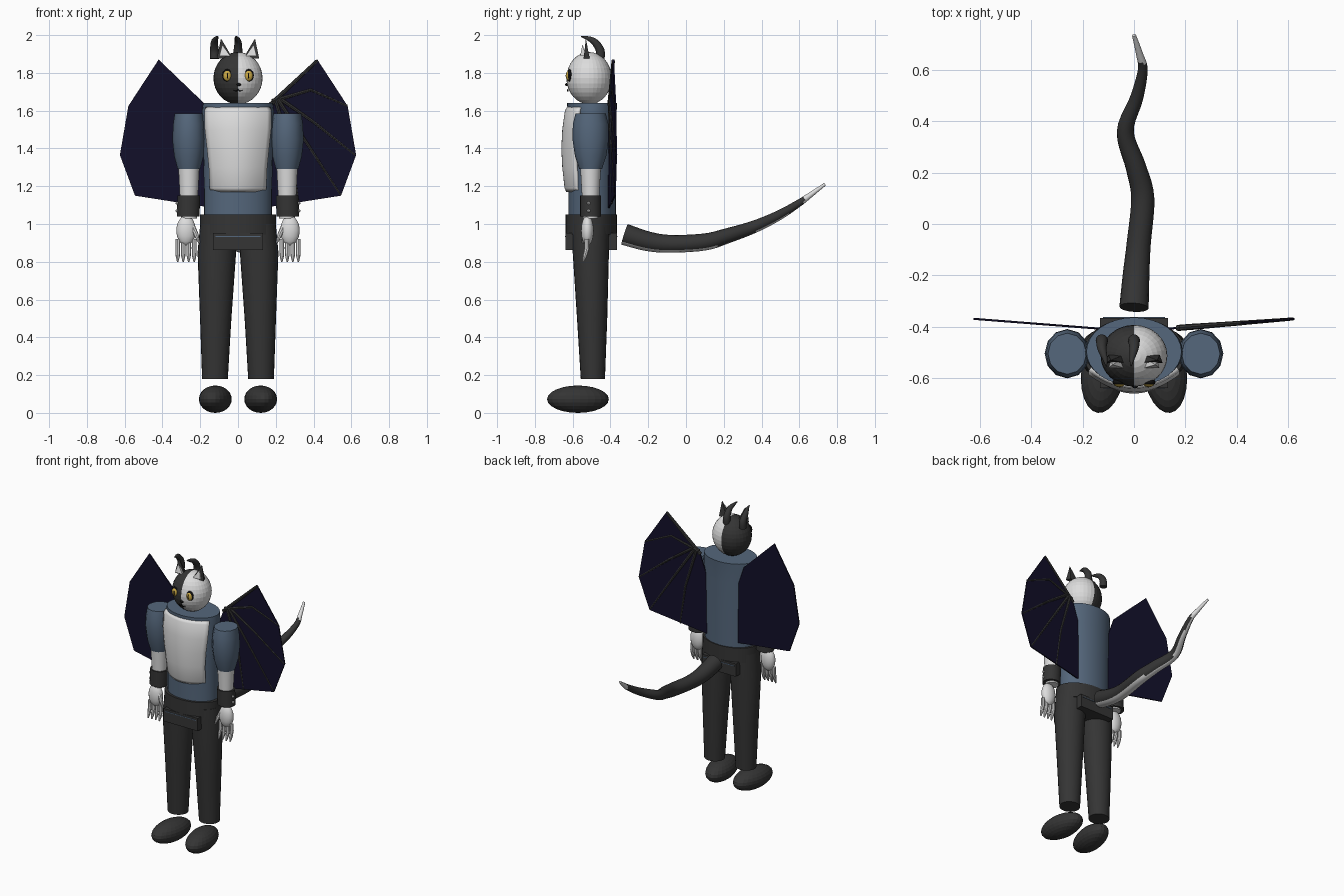
import bpy, bmesh, math
from mathutils import Vector, Matrix

if "Cube" in bpy.data.objects:
    bpy.data.objects.remove(bpy.data.objects["Cube"])


def material(name, r, g, b):
    m = bpy.data.materials.new(name)
    m.use_nodes = True
    m.diffuse_color = (r, g, b, 1)
    m.node_tree.nodes["Principled BSDF"].inputs["Base Color"].default_value = (r, g, b, 1)
    return m


DARK = material("charcoal", .035, .035, .035)
WHITE = material("pale grey", .72, .72, .72)
BLUE = material("slate blue", .09, .135, .2)
NAVY = material("midnight navy", .006, .005, .022)
GOLD = material("gold", .6, .4, .06)
BLACK = material("black", .005, .005, .005)
SIDES = ((1, "left"), (-1, "right"))


def finish(name, bm, *mats, smooth=True):
    bmesh.ops.recalc_face_normals(bm, faces=bm.faces)
    mesh = bpy.data.meshes.new(name)
    bm.to_mesh(mesh)
    bm.free()
    ob = bpy.data.objects.new(name, mesh)
    bpy.context.collection.objects.link(ob)
    for m in mats:
        mesh.materials.append(m)
    if smooth:
        bpy.ops.object.select_all(action='DESELECT')
        ob.select_set(True)
        bpy.context.view_layer.objects.active = ob
        bpy.ops.object.shade_smooth_by_angle(angle=math.radians(40))
    return ob


def skin(name, rings, mat, seg=24, extra=()):
    """Closed surface through rings given as (centre, axis u, axis v)."""
    bm = bmesh.new()
    loops = []
    for c, u, v in rings:
        angles = [math.tau * i / seg for i in range(seg)]
        loops.append([bm.verts.new(c + u * math.cos(a) + v * math.sin(a)) for a in angles])
    for a, b in zip(loops, loops[1:]):
        for i in range(seg):
            j = (i + 1) % seg
            bm.faces.new((a[i], a[j], b[j], b[i]))
    bm.faces.new(loops[0])
    bm.faces.new(loops[-1])
    return finish(name, bm, mat, *extra)


def loft(name, rows, mat, seg=24):
    """Stack of level ellipses: (x, y, z, rx, ry)."""
    return skin(name, [(Vector(r[:3]), Vector((r[3], 0, 0)), Vector((0, r[4], 0)))
                       for r in rows], mat, seg)


def tube(name, rows, mat, seg=12, steps=1, extra=()):
    """Tapered tube along (x, y, z, radius), smoothed when steps > 1."""
    p = [Vector(r) for r in rows]
    pts = []
    for i in range(len(p) - 1):
        a, b, c, d = p[max(i - 1, 0)], p[i], p[i + 1], p[min(i + 2, len(p) - 1)]
        for k in range(steps):
            t = k / steps
            pts.append(b.lerp(c, t) if steps == 1 else
                       .5 * (2 * b + (c - a) * t + (2 * a - 5 * b + 4 * c - d) * t * t
                             + (3 * b - a - 3 * c + d) * t ** 3))
    pts.append(p[-1])
    rings = []
    for i, q in enumerate(pts):
        tan = (pts[min(i + 1, len(pts) - 1)] - pts[max(i - 1, 0)]).to_3d().normalized()
        ref = Vector((1, 0, 0)) if abs(tan.x) < .7 else Vector((0, 1, 0))
        v = tan.cross(ref).normalized()
        rings.append((q.to_3d(), v.cross(tan) * q.w, v * q.w))
    return skin(name, rings, mat, seg, extra)


def ball(name, centre, size, mat, seg=24, smooth=True, turn=0, extra=()):
    bm = bmesh.new()
    bmesh.ops.create_uvsphere(bm, u_segments=seg, v_segments=seg // 2, radius=1)
    m = Matrix.Translation(centre) @ Matrix.Rotation(turn, 4, 'Z') @ Matrix.Diagonal((*size, 1))
    bm.transform(m)
    return finish(name, bm, mat, *extra, smooth=smooth)


def box(name, centre, size, mat):
    bm = bmesh.new()
    bmesh.ops.create_cube(bm, size=1)
    bm.transform(Matrix.Translation(centre) @ Matrix.Diagonal((*size, 1)))
    return finish(name, bm, mat, smooth=False)


# Head, split into a pale half and a dark half
head = ball("head", (0, -.513, 1.772), (.13, .12, .138), WHITE, 32, False, extra=(DARK,))
for f in head.data.polygons:
    f.material_index = int(f.center.x < 0)

# Face
for s, side in SIDES:
    ball(side + "_eye_rim", (s * .057, -.616, 1.787), (.027, .014, .033), BLACK, 16)
    ball(side + "_eye", (s * .057, -.621, 1.785), (.022, .014, .028), GOLD, 16)
    ball(side + "_pupil", (s * .055, -.632, 1.785), (.004, .005, .016), BLACK, 8)
    tube(side + "_mouth", [(0, -.626, 1.712, .003), (s * .01, -.626, 1.703, .003),
                           (s * .024, -.622, 1.707, .002)], BLACK, 6)
ball("nose", (.004, -.632, 1.738), (.012, .008, .008), BLACK, 12)

# Ears with pale inner plates
for s, side in SIDES:
    for part, k, y, mat in (("ear", 1, -.53, DARK), ("inner_ear", .68, -.548, WHITE)):
        bm = bmesh.new()
        mid = s * .07
        base = [bm.verts.new((mid + dx * k, y + dy, 1.877 + (1 - k) * .04)) for dx, dy in
                ((-.042, -.012), (.042, -.012), (.03, .02), (-.03, .02))]
        tip = bm.verts.new((mid + s * .02 * k, y, 1.885 + .097 * k))
        bm.faces.new(base)
        for i in range(4):
            bm.faces.new((base[i], base[(i + 1) % 4], tip))
        finish(side + "_" + part, bm, mat, smooth=False)

# Horns
for name, x, out in (("right_horn", -.125, .012), ("left_horn", 0, -.008)):
    tube(name, [(x, -.455, 1.875, .024), (x, -.455, 1.92, .023), (x, -.485, 1.965, .018),
                (x + out, -.525, 1.985, .01), (x + out * 1.5, -.555, 1.992, .002)], DARK, 12, 4)

# Torso and chest panel
loft("torso", [(0, -.497, z, rx, ry) for z, rx, ry in
               ((1.0, .18, .126), (1.15, .18, .126), (1.3, .182, .127), (1.5, .188, .127),
                (1.6, .19, .13), (1.64, .185, .133))], BLUE, 32)
bm = bmesh.new()
rows = []
for z, half, front in ((1.62, .17, -.63), (1.6, .178, -.641), (1.5, .176, -.655),
                       (1.4, .165, -.66), (1.3, .155, -.655), (1.19, .15, -.643),
                       (1.17, .143, -.634)):
    rows.append([bm.verts.new((half * i / 8, front + .068 * (i / 8) ** 2, z))
                 for i in range(-8, 9)])
for a, b in zip(rows, rows[1:]):
    for i in range(16):
        bm.faces.new((a[i], b[i], b[i + 1], a[i + 1]))
panel = finish("chest_panel", bm, WHITE)
mod = panel.modifiers.new("thickness", 'SOLIDIFY')
mod.thickness = .024

# Hips, crotch block and trim
loft("hips", [(0, -.502, .945, .2, .136), (0, -.502, 1.05, .2, .136)], DARK, 32)
box("crotch_block", (0, -.502, .907), (.265, .272, .09), DARK)
box("waist_trim", (0, -.502, .935), (.24, .278, .005), BLUE)

# Limbs
for s, side in SIDES:
    loft(side + "_leg", [(s * x, y, z, rx, ry) for x, y, z, rx, ry in
                         ((.122, -.493, .18, .068, .064), (.118, -.497, .5, .083, .08),
                          (.112, -.504, .85, .102, .096), (.105, -.504, 1.0, .095, .1))], DARK)
    ball(side + "_foot", (s * .12, -.572, .0725), (.085, .165, .0725), DARK, 24, False,
         turn=s * .13)
    ax, ay = s * .26, -.505
    loft(side + "_sleeve", [(ax, ay, z, rx, ry) for z, rx, ry in
                            ((1.29, .06, .06), (1.36, .078, .083), (1.45, .088, .096),
                             (1.53, .083, .094), (1.585, .075, .08))], BLUE, 12)
    loft(side + "_forearm", [(ax, ay, 1.03, .042, .04), (ax, ay, 1.15, .048, .046),
                             (ax, ay, 1.3, .056, .055)], WHITE)
    loft(side + "_cuff", [(ax + s * .004, ay, 1.04, .06, .055),
                          (ax, ay, 1.15, .06, .055)], DARK)
    for i, z in enumerate((1.07, 1.11)):
        ball(f"{side}_stud_{i + 1}", (s * .322, -.515, z), (.009, .009, .009), WHITE, 8)
    ball(side + "_hand", (s * .275, -.522, .965), (.052, .034, .08), WHITE, 16)
    for i in range(4):
        x = s * (.232 + .029 * i)
        tube(f"{side}_finger_{i + 1}", [(x, -.525, .92, .012), (x, -.525, .87, .013),
                                        (x, -.535, .83, .011), (x, -.545, .8, .004)], WHITE, 8)
    tube(side + "_thumb", [(s * .24, -.53, .985, .014), (s * .222, -.54, .945, .013),
                           (s * .205, -.545, .9, .005)], WHITE, 8)

# Wings: flat membranes swept slightly backwards
OUTLINE = ((.17, 1.63), (.42, 1.87), (.58, 1.625), (.625, 1.365), (.545, 1.15),
           (.1, 1.08), (.09, 1.4))


def wing_y(x):
    return -.418 + .078 * x


for s, side in SIDES:
    bm = bmesh.new()
    bm.faces.new([bm.verts.new((s * x, wing_y(x), z)) for x, z in OUTLINE])
    wing = finish(side + "_wing", bm, NAVY, smooth=False)
    mod = wing.modifiers.new("thickness", 'SOLIDIFY')
    mod.thickness = .008
    mod.offset = 0

# Bones fan out across the left wing
BONES = (((.17, 1.63), (.42, 1.865)), ((.18, 1.65), (.385, 1.71), (.578, 1.625)),
         ((.22, 1.665), (.4, 1.54), (.62, 1.365)), ((.21, 1.66), (.37, 1.42), (.542, 1.155)),
         ((.2, 1.65), (.28, 1.38), (.32, 1.11)))
for i, path in enumerate(BONES):
    tube(f"wing_bone_{i + 1}", [(x, wing_y(x), z, .012 - .003 * k)
                                for k, (x, z) in enumerate(path)], DARK, 8)

# Tail, dark above with a pale underside and tip
tail = tube("tail", [(0, -.325, .945, .057), (.008, -.2, .908, .052), (.018, -.08, .895, .047),
                     (.034, .1, .905, .045), (.008, .22, .938, .04), (-.034, .36, .985, .033),
                     (.01, .49, 1.045, .026), (.034, .6, 1.112, .019),
                     (.022, .66, 1.155, .014), (0, .735, 1.21, .008)],
            DARK, 16, 5, (WHITE,))
for f in tail.data.polygons:
    f.material_index = int(f.normal.z < -.75 or f.center.y > .625)
